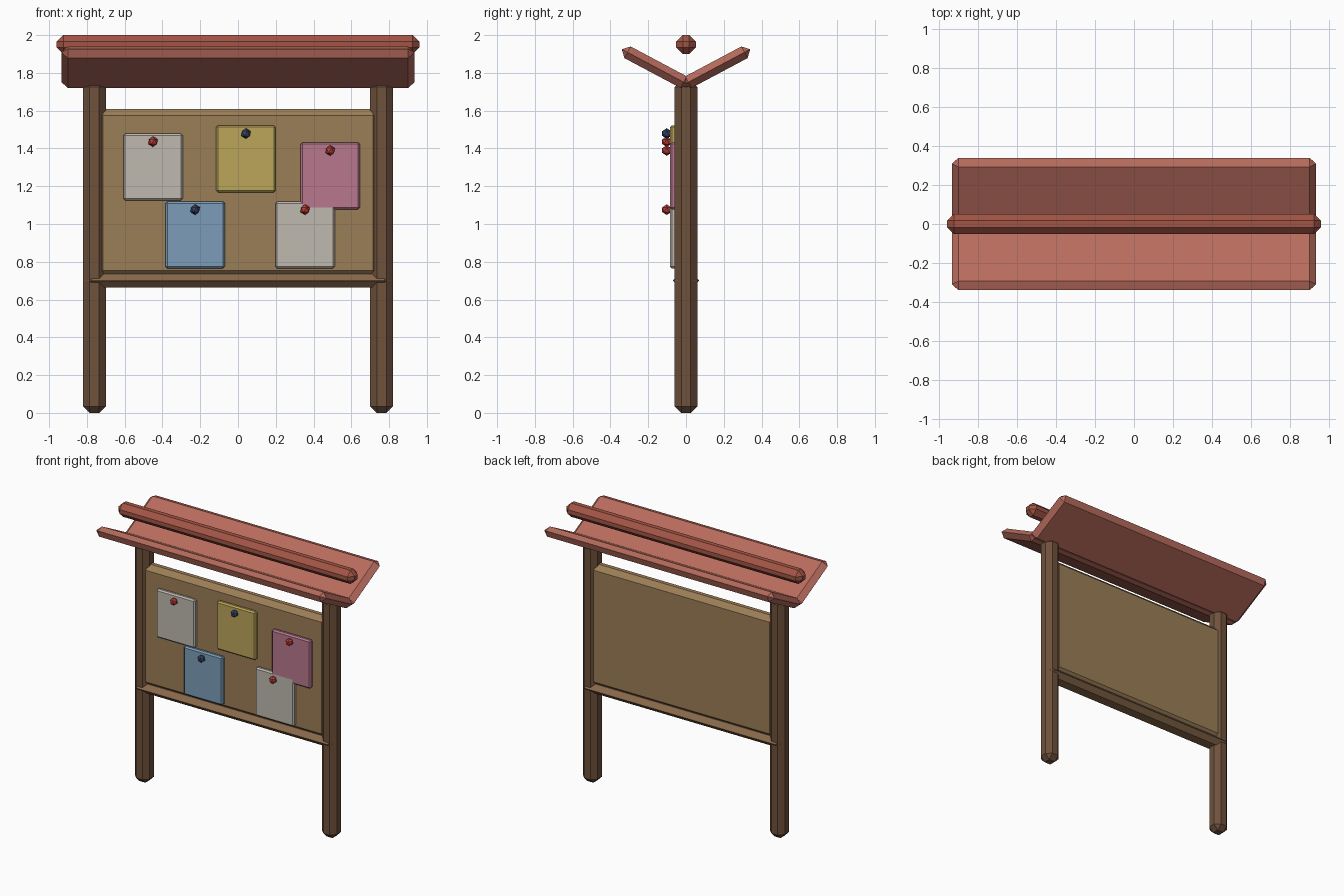
import bpy
import bmesh
import math
from mathutils import Matrix

if "Cube" in bpy.data.objects:
    bpy.data.objects.remove(bpy.data.objects["Cube"])


def material(name, color):
    m = bpy.data.materials.new(name)
    m.diffuse_color = (*color, 1)
    m.use_nodes = True
    m.node_tree.nodes["Principled BSDF"].inputs["Base Color"].default_value = m.diffuse_color
    return m


WOOD = material("dark_wood", (0.16, 0.085, 0.045))
RAIL = material("rail_wood", (0.25, 0.14, 0.07))
CORK = material("cork", (0.33, 0.21, 0.095))
ROOF = material("roof_red", (0.48, 0.15, 0.11))
RIDGE = material("ridge_red", (0.36, 0.09, 0.06))
WHITE = material("white_paper", (0.52, 0.48, 0.43))
YELLOW = material("yellow_paper", (0.50, 0.38, 0.10))
PINK = material("pink_paper", (0.48, 0.19, 0.27))
BLUE = material("blue_paper", (0.20, 0.34, 0.48))
RED_PIN = material("red_pin", (0.50, 0.05, 0.04))
NAVY_PIN = material("navy_pin", (0.04, 0.06, 0.13))


def add_object(name, bm, mat, loc, tilt=0.0):
    mesh = bpy.data.meshes.new(name)
    bm.to_mesh(mesh)
    bm.free()
    mesh.materials.append(mat)
    ob = bpy.data.objects.new(name, mesh)
    ob.location = loc
    ob.rotation_euler.x = tilt
    bpy.context.collection.objects.link(ob)
    return ob


def chamfer_box(name, size, loc, mat, chamfer=0.035, tilt=0.0):
    bm = bmesh.new()
    bmesh.ops.create_cube(bm, size=1, matrix=Matrix.Diagonal((*size, 1)))
    bmesh.ops.bevel(bm, geom=bm.edges[:], offset=chamfer, segments=1,
                    profile=0.5, affect='EDGES')
    return add_object(name, bm, mat, loc, tilt)


# Posts
for side, label in ((-1, "left"), (1, "right")):
    chamfer_box(label + "_post", (0.12, 0.12, 1.76), (side * 0.76, 0, 0.88), WOOD)

# Cork panel and lower rail
chamfer_box("cork_board", (1.50, 0.10, 0.89), (0, 0, 1.165), CORK)
chamfer_box("bottom_rail", (1.62, 0.14, 0.07), (0, 0, 0.70), RAIL, 0.0345)

# Upturned roof slabs and the ridge beam above them
for side, label in ((-1, "front"), (1, "back")):
    chamfer_box(label + "_roof_slab", (1.87, 0.405, 0.07), (0, side * 0.161, 1.83),
                ROOF, 0.0345, side * math.radians(28))
chamfer_box("ridge_beam", (1.92, 0.104, 0.10), (0, 0, 1.95), RIDGE)

# Pinned notices: x, z of the sheet centre, with paper and pin colours
notices = [
    (-0.45, 1.302, WHITE, RED_PIN),
    (0.042, 1.345, YELLOW, NAVY_PIN),
    (0.488, 1.255, PINK, RED_PIN),
    (-0.227, 0.942, BLUE, NAVY_PIN),
    (0.355, 0.942, WHITE, RED_PIN),
]
for i, (x, z, paper, pin) in enumerate(notices, 1):
    chamfer_box(f"notice_{i}", (0.315, 0.035, 0.355), (x, -0.0675, z), paper, 0.01)
    bm = bmesh.new()
    bmesh.ops.create_icosphere(bm, subdivisions=1, radius=0.028)
    add_object(f"pin_{i}", bm, pin, (x, -0.102, z + 0.134))
